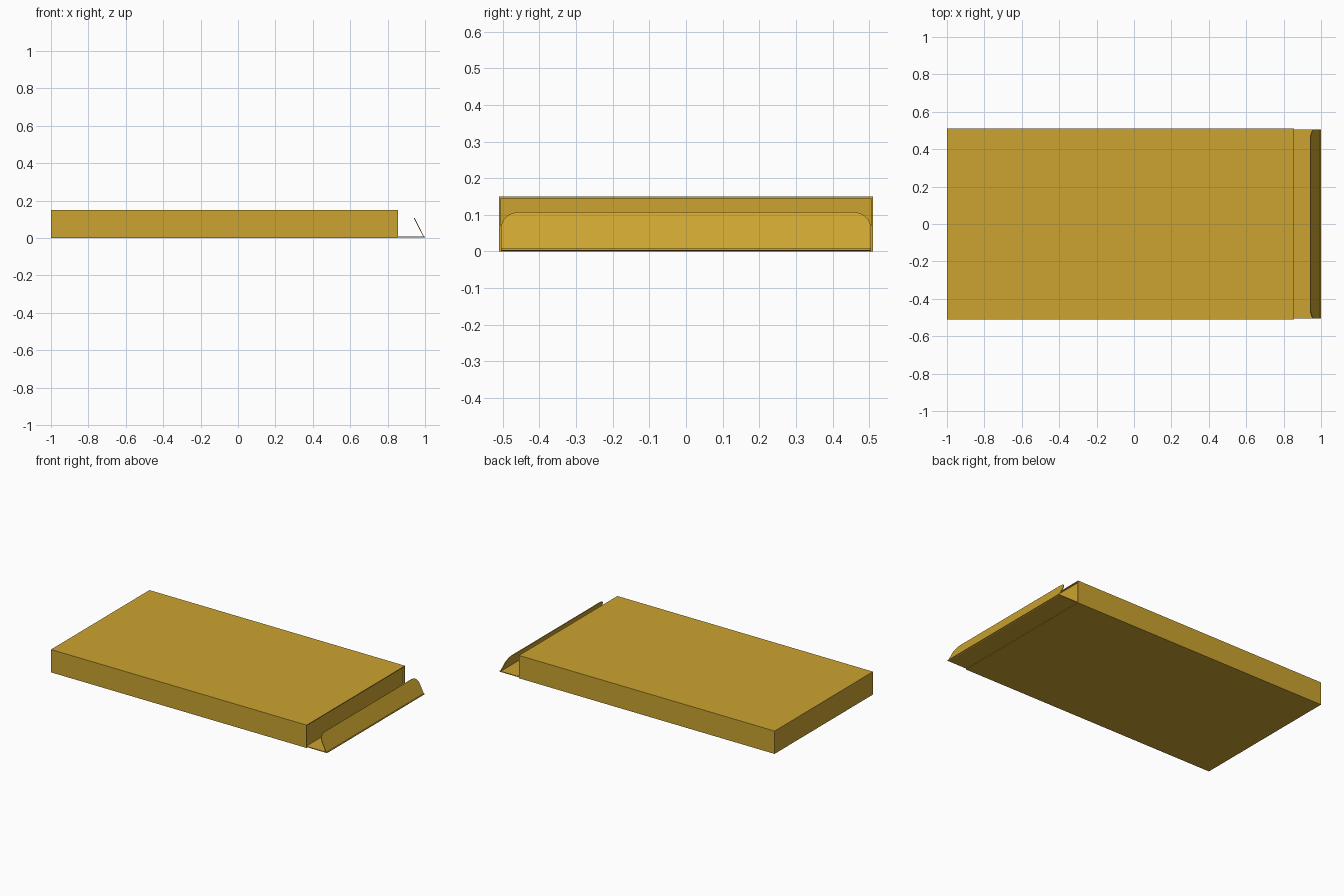
import bpy, bmesh, math
from mathutils import Matrix, Vector

if "Cube" in bpy.data.objects:
    bpy.data.objects.remove(bpy.data.objects["Cube"])

L, R, W, H, T = -1.0, 0.855, 0.51, 0.15, 0.005

card = bpy.data.materials.new("yellow_card")
card.diffuse_color = (0.60, 0.37, 0.03, 1)
card.use_nodes = True
card.node_tree.nodes["Principled BSDF"].inputs["Base Color"].default_value = card.diffuse_color


def finish(name, bm):
    bmesh.ops.recalc_face_normals(bm, faces=bm.faces)
    me = bpy.data.meshes.new(name)
    bm.to_mesh(me)
    bm.free()
    ob = bpy.data.objects.new(name, me)
    ob.data.materials.append(card)
    bpy.context.collection.objects.link(ob)
    return ob


def panel(name, lo, hi):
    lo, hi = Vector(lo), Vector(hi)
    bm = bmesh.new()
    m = Matrix.Translation((lo + hi) / 2) @ Matrix.Diagonal((*(hi - lo), 1))
    bmesh.ops.create_cube(bm, size=1, matrix=m)
    return finish(name, bm)


# carton sleeve walls
panel("top_panel", (L, -W, H - T), (R, W, H))
panel("bottom_panel", (L, -W, 0), (R, W, T))
for name, s in (("front_wall", -1), ("back_wall", 1)):
    y0, y1 = sorted((s * W, s * (W - T)))
    panel(name, (L, y0, T), (R, y1, H - T))

# closed far end, and the slightly recessed inner end
panel("closed_end", (L, -W + T, T), (L + T, W - T, H - T))
panel("inner_end", (R - 0.01 - T, -W + T, T), (R - 0.01, W - T, H - T))

# lid flap lying flat along the floor
panel("lid_flap", (R, -0.505, 0.003), (0.996, 0.505, 0.008))

# tuck flap: leaning sheet with rounded upper corners
bottom, top = Vector((0.997, 0, 0.003)), Vector((0.944, 0, 0.108))
slope = (top - bottom).normalized()
length, half, r = (top - bottom).length, 0.505, 0.05
arc = [(half - r + r * math.cos(a), length - r + r * math.sin(a))
       for a in (i * math.pi / 16 for i in range(9))]
outline = [(half, 0)] + arc + [(-y, u) for y, u in reversed(arc)] + [(-half, 0)]
bm = bmesh.new()
face = bm.faces.new([bm.verts.new(bottom + slope * u + Vector((0, y, 0))) for y, u in outline])
ext = bmesh.ops.extrude_face_region(bm, geom=[face])
inward = Vector((-slope.z, 0, slope.x)) * 0.004
bmesh.ops.translate(bm, vec=inward, verts=[v for v in ext["geom"] if isinstance(v, bmesh.types.BMVert)])
finish("tuck_flap", bm)
# span of the model ends at x = 1 with a small fold crease
panel("fold_crease", (0.994, -0.505, 0.003), (1.0, 0.505, 0.008))
